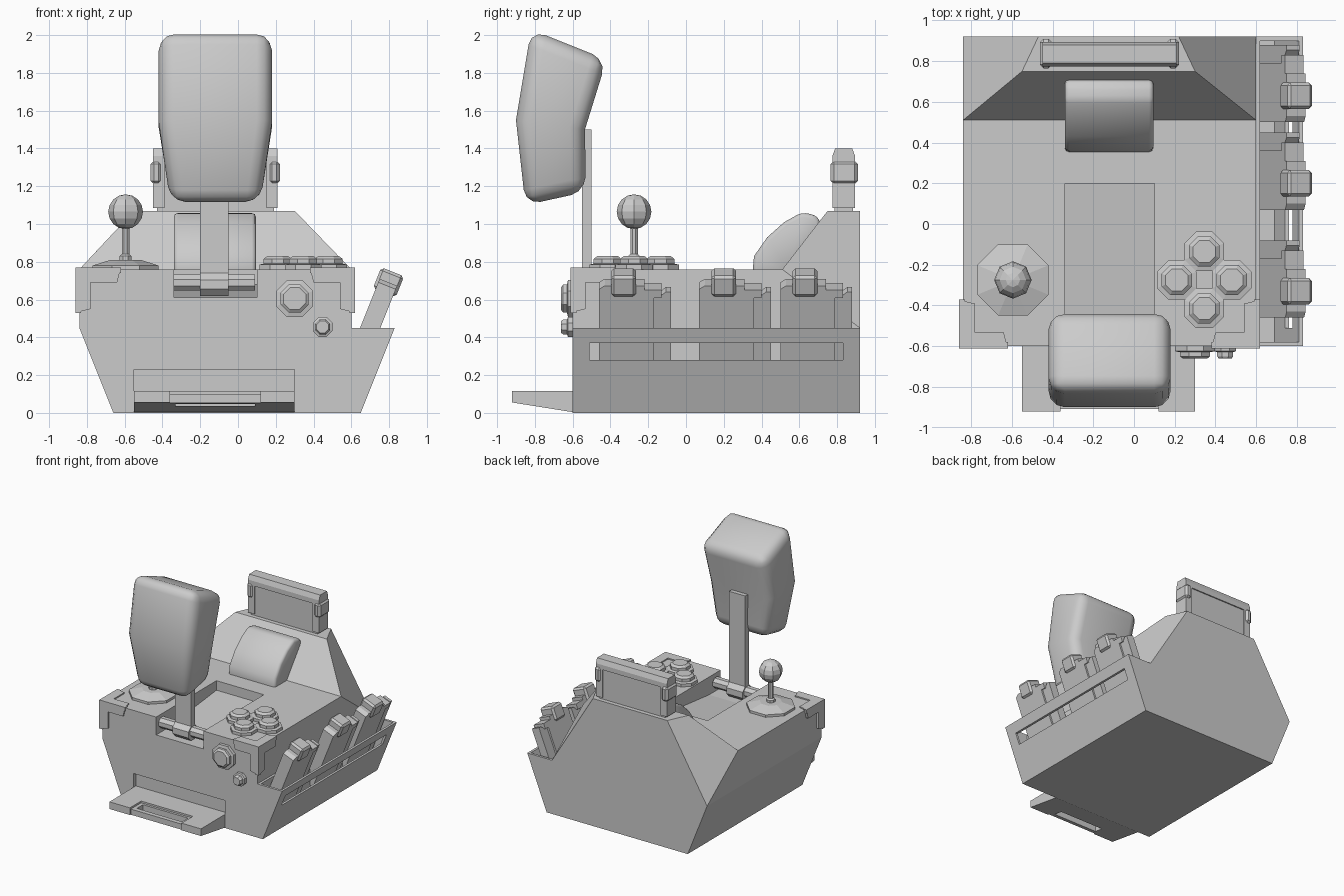
import bpy, bmesh, math
from mathutils import Matrix, Vector

if "Cube" in bpy.data.objects:
    bpy.data.objects.remove(bpy.data.objects["Cube"])

CX = -0.12  # symmetry plane of the upper body


def finish(name, bm):
    bmesh.ops.recalc_face_normals(bm, faces=bm.faces[:])
    me = bpy.data.meshes.new(name)
    bm.to_mesh(me)
    bm.free()
    ob = bpy.data.objects.new(name, me)
    bpy.context.collection.objects.link(ob)
    return ob


def mesh(name, verts, faces):
    bm = bmesh.new()
    vs = [bm.verts.new(v) for v in verts]
    for f in faces:
        bm.faces.new([vs[i] for i in f])
    return finish(name, bm)


def prism(name, pts, axis, lo, hi):
    """Extrude a 2D outline along an axis."""
    put = {'x': lambda a, b, t: (t, a, b), 'y': lambda a, b, t: (a, t, b),
           'z': lambda a, b, t: (a, b, t)}[axis]
    n = len(pts)
    verts = [put(a, b, t) for t in (lo, hi) for a, b in pts]
    faces = [list(range(n)), list(range(n, 2 * n))]
    faces += [[i, (i + 1) % n, (i + 1) % n + n, i + n] for i in range(n)]
    return mesh(name, verts, faces)


def box(name, x, y, z):
    return prism(name, [(x[0], y[0]), (x[1], y[0]), (x[1], y[1]), (x[0], y[1])], 'z', *z)


def turned(name, prof, loc, tilt=None):
    """Eight-sided turned part from (apothem, height) pairs."""
    k = 1 / math.cos(math.pi / 8)
    verts = [(r * k * math.cos((i + .5) * math.pi / 4), r * k * math.sin((i + .5) * math.pi / 4), h)
             for r, h in prof for i in range(8)]
    faces = [list(range(8)), list(range(len(verts) - 8, len(verts)))]
    faces += [[j * 8 + i, j * 8 + (i + 1) % 8, j * 8 + 8 + (i + 1) % 8, j * 8 + 8 + i]
              for j in range(len(prof) - 1) for i in range(8)]
    ob = mesh(name, verts, faces)
    m = Matrix.Translation(loc)
    if tilt:
        m = m @ Matrix.Rotation(math.radians(tilt[0]), 4, tilt[1])
    ob.data.transform(m)
    return ob


def activate(ob):
    bpy.ops.object.select_all(action='DESELECT')
    ob.select_set(True)
    bpy.context.view_layer.objects.active = ob


def cut(ob, cutter):
    cutter.hide_render = True
    activate(ob)
    m = ob.modifiers.new('cut', 'BOOLEAN')
    m.operation, m.solver, m.object = 'DIFFERENCE', 'EXACT', cutter
    bpy.ops.object.modifier_apply(modifier=m.name)
    bpy.data.objects.remove(cutter)


def bevel(ob, width, seg, smooth=False):
    activate(ob)
    m = ob.modifiers.new('bevel', 'BEVEL')
    m.width, m.segments, m.limit_method, m.angle_limit = width, seg, 'ANGLE', math.radians(32)
    bpy.ops.object.modifier_apply(modifier=m.name)
    if smooth:
        bpy.ops.object.shade_smooth_by_angle(angle=math.radians(50))


# main body with rear hump and side tray
F, B = -.6, .92
body = mesh('body', [
    (-.66, F, 0), (-.66, B, 0), (-.84, F, .45), (-.84, B, .45), (-.84, F, .76), (-.84, .51, .76),
    (-.55, .75, 1.07), (-.47, B, 1.07), (.65, F, 0), (.65, B, 0), (.6, F, .45), (.6, B, .45),
    (.6, F, .76), (.6, .51, .76), (.3, .75, 1.07), (.22, B, 1.07), (.83, F, .45), (.83, B, .45)],
    [(0, 1, 3, 2), (2, 3, 5, 4), (3, 7, 6, 5), (8, 16, 17, 9), (16, 10, 11, 17), (10, 12, 13, 11),
     (11, 13, 14, 15), (0, 2, 4, 12, 10, 16, 8), (1, 9, 17, 11, 15, 7, 3), (0, 8, 9, 1),
     (4, 5, 13, 12), (5, 6, 14, 13), (6, 7, 15, 14)])
cut(body, prism('arm_recess_cutter', [(-.7, .61), (-.45, .61), (.2, .68), (.2, .9), (-.7, .9)], 'x', -.34, .1))
cut(body, prism('pocket_cutter', [(.62, .5), (.83, .5), (.81, .45), (.69, .15), (.62, .15)], 'y', -.58, .9))
cut(body, box('slot_cutter', (.7, .9), (-.51, .83), (.28, .37)))
cut(body, box('door_recess_cutter', (-.55, .3), (-.7, -.57), (.06, .23)))

# fold-down front door
door = prism('front_door', [(-.92, .055), (-.92, .115), (-.57, .115), (-.57, .004), (-.6, .004)], 'x', -.55, .3)
cut(door, box('door_step_cutter', (-.36, .12), (-1, -.77), (.1, .2)))
cut(door, box('door_lip_cutter', (-.36, .12), (-1, -.908), (0, .2)))
cut(door, box('door_hole_cutter', (-.33, .09), (-.87, -.79), (-.1, .3)))

# pivot arm and axle
box('pivot_arm', (-.2, -.05), (-.55, -.5), (.68, 1.5))
turned('axle', [(.042, 0), (.042, .43)], (-.34, -.525, .69), (90, 'Y'))
turned('arm_hub', [(.06, 0), (.06, .15)], (-.2, -.525, .68), (90, 'Y'))

# raised bent pad
secs = [(-.85, 1.1, -.53, 1.17, .24), (-.9, 1.55, -.535, 1.5, .3), (-.82, 2.03, -.42, 1.87, .3)]
verts = []
for fy, fz, by, bz, w in secs:
    verts += [(CX - w, fy, fz), (CX + w, fy, fz), (CX + w, by, bz), (CX - w, by, bz)]
faces = [(0, 1, 2, 3), (8, 9, 10, 11)]
faces += [(j + i, j + (i + 1) % 4, j + 4 + (i + 1) % 4, j + 4 + i) for j in (0, 4) for i in range(4)]
bevel(mesh('raised_pad', verts, faces), .08, 3, True)

# curved cushion on the hump
cushion = prism('rear_cushion', [(.35, .72), (.36, .83), (.43, .93), (.52, 1.01), (.61, 1.06),
                                 (.68, 1.05), (.71, 1.02), (.71, .9), (.55, .72)], 'x', -.34, .095)
bevel(cushion, .025, 2, True)

# joystick
turned('joystick_base', [(.175, .755), (.175, .78), (.08, .81)], (-.595, -.275, 0))
turned('joystick_stem', [(.032, .8), (.032, .83), (.02, .84), (.02, 1.0)], (-.595, -.275, 0))
bm = bmesh.new()
bmesh.ops.create_uvsphere(bm, u_segments=8, v_segments=8, radius=.092,
                          matrix=Matrix.Translation((-.595, -.275, 1.065)))
finish('joystick_ball', bm)

# push buttons on the deck and the front face
for i, (x, y) in enumerate([(.345, -.135), (.21, -.275), (.48, -.275), (.345, -.415)]):
    turned(f'deck_button_{i + 1}', [(.097, .755), (.097, .785), (.074, .79), (.074, .815), (.055, .83)], (x, y, 0))
for name, x, z, r in (('large', .3, .605, .098), ('small', .448, .455, .052)):
    turned(name + '_front_button', [(r, -.01), (r, .025), (r * .76, .03), (r * .76, .05), (r * .6, .062)],
           (x, F, z), (90, 'X'))

# L-shaped corner guards: front, top and side plates
ell = [(0, 0), (.24, 0), (.22, .08), (.08, .08), (.08, .22), (0, .24)]
for side, s in (('left', 1), ('right', -1)):
    x0 = CX - s * .74
    parts = [prism('guard', [(x0 + s * a, .77 - b) for a, b in ell], 'y', -.612, -.58),
             prism('guard', [(x0 + s * a, -.612 + b) for a, b in ell], 'z', .74, .77),
             prism('guard', [(-.612 + a, .77 - b) for a, b in ell], 'x', *sorted((x0, x0 + s * .03)))]
    bm = bmesh.new()
    for p in parts:
        bm.from_mesh(p.data)
        bpy.data.objects.remove(p)
    finish(side + '_corner_guard', bm)

# three tilted side cartridges
for i, y in enumerate((-.27, .26, .69)):
    m = Matrix.Translation((.7, y, .45)) @ Matrix.Rotation(math.radians(21.8), 4, 'Y')
    n = f'side_cartridge_{i + 1}'
    for ob in (
        prism(n + '_plate', [(-.17, -.27), (.19, -.27), (.19, .22), (.165, .22), (.14, .2), (-.17, .2)], 'x', -.035, .035),
        prism(n + '_shell', [(-.19, -.27), (.1, -.27), (.1, .19), (.14, .19), (.14, .235), (.05, .235),
                             (.05, .26), (-.16, .26), (-.19, .24)], 'x', -.05, .05),
        bpy_clip := box(n + '_clip', (-.065, .065), (-.125, .005), (.2, .32)),
    ):
        if ob is bpy_clip:
            bevel(ob, .015, 1)
        ob.data.transform(m)

# rear upright cartridge with side clips
box('rear_cartridge_core', (-.43, .19), (.785, .885), (1.06, 1.38))
top = prism('rear_cartridge_cap', [(.775, 1.32), (.895, 1.32), (.895, 1.36), (.88, 1.4), (.79, 1.4), (.775, 1.36)],
            'x', -.45, .21)
for side, s in (('left', 1), ('right', -1)):
    a = CX - s * .33
    box(f'rear_cartridge_{side}_edge', sorted((a, a + s * .06)), (.775, .895), (1.085, 1.34))
    a = CX - s * .342
    bevel(box(f'rear_cartridge_{side}_clip', sorted((a, a + s * .06)), (.765, .91), (1.21, 1.335)), .018, 1)
